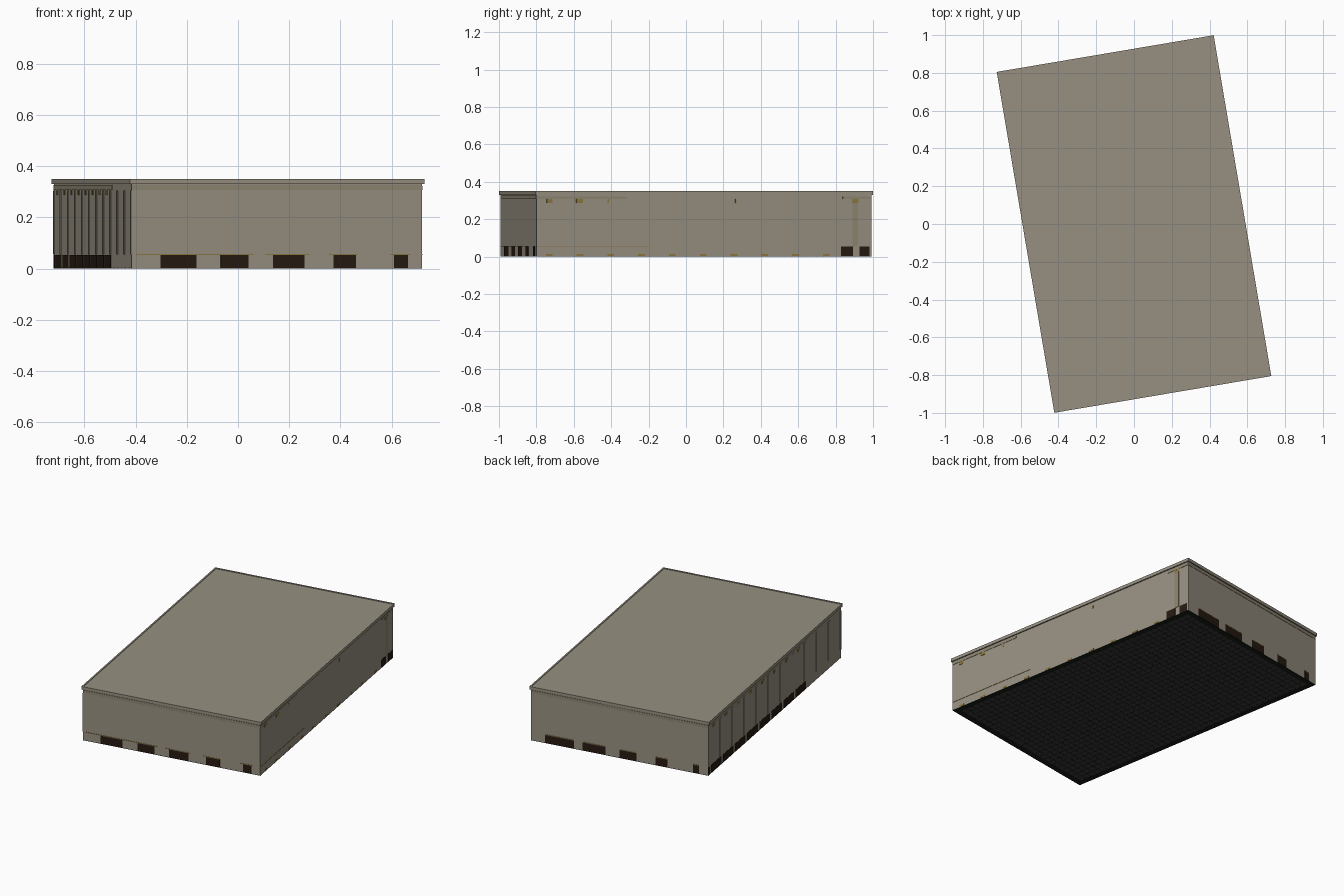
import bpy, bmesh, math
from mathutils import Matrix

if "Cube" in bpy.data.objects:
    bpy.data.objects.remove(bpy.data.objects["Cube"])

ROT = Matrix.Rotation(math.radians(9.6), 4, 'Z')
W, L = 1.15, 1.815          # wall footprint
CW, CL = 1.165, 1.83        # roof cap footprint
H = 0.33


def material(name, rgb):
    m = bpy.data.materials.new(name)
    m.diffuse_color = (*rgb, 1)
    m.use_nodes = True
    m.node_tree.nodes["Principled BSDF"].inputs["Base Color"].default_value = m.diffuse_color
    return m


WALL = material("plaster", (0.31, 0.28, 0.22))
TRIM = material("trim", (0.27, 0.235, 0.165))
DARK = material("dark_opening", (0.02, 0.01, 0.006))
GOLD = material("ochre", (0.26, 0.18, 0.05))
BLACK = material("black_base", (0.008, 0.012, 0.008))
FLOOR = material("floor_grey", (0.04, 0.04, 0.04))


def boxes(name, items, mat):
    """One object from several (x0, x1, y0, y1, z0, z1) boxes, turned to the plan angle."""
    bm = bmesh.new()
    for x0, x1, y0, y1, z0, z1 in items:
        mtx = Matrix.Translation(((x0 + x1) / 2, (y0 + y1) / 2, (z0 + z1) / 2)) \
            @ Matrix.Diagonal((x1 - x0, y1 - y0, z1 - z0, 1))
        bmesh.ops.create_cube(bm, size=1, matrix=mtx)
    me = bpy.data.meshes.new(name)
    bm.to_mesh(me)
    bm.free()
    me.materials.append(mat)
    ob = bpy.data.objects.new(name, me)
    ob.matrix_world = ROT
    bpy.context.collection.objects.link(ob)
    return ob


def frame(w, l, t, z0, z1):
    """Four bars forming a rectangular ring."""
    x, y = w / 2, l / 2
    return [(-x, x, -y, -y + t, z0, z1), (-x, x, y - t, y, z0, z1),
            (-x, -x + t, -y + t, y - t, z0, z1), (x - t, x, -y + t, y - t, z0, z1)]


def on_wall(side, u0, u1, z0, z1, d=0.0015):
    """Thin box on a wall; u runs from -x on front/back and from -y on left/right."""
    if side in ("front", "back"):
        y = -L / 2 if side == "front" else L / 2
        return (u0 - W / 2, u1 - W / 2, y - d, y + d, z0, z1)
    x = -W / 2 if side == "left" else W / 2
    return (x - d, x + d, u0 - L / 2, u1 - L / 2, z0, z1)


# walls and roof
boxes("walls", [(-W / 2, W / 2, -L / 2, L / 2, 0.002, H)], WALL)
boxes("roof_slab", [(-CW / 2 + 0.009, CW / 2 - 0.009, -CL / 2 + 0.009, CL / 2 - 0.009, H, 0.347)], WALL)
boxes("roof_rim", frame(CW, CL, 0.01, H, 0.35), WALL)

# base: black border, recessed floor and fine grid
boxes("base_border", frame(W, L, 0.035, 0, 0.004), BLACK)
fx, fy = W / 2 - 0.035, L / 2 - 0.035
boxes("floor_panel", [(-fx, fx, -fy, fy, 0.001, 0.003)], FLOOR)
nx, ny = 26, 42
grid = []
for i in range(1, nx):
    x = -fx + 2 * fx * i / nx
    grid.append((x - 0.002, x + 0.002, -fy, fy, 0.0004, 0.0015))
for j in range(1, ny):
    y = -fy + 2 * fy * j / ny
    grid.append((-fx, fx, y - 0.002, y + 0.002, 0.0003, 0.0015))
boxes("floor_grid", grid, BLACK)

# front and back openings, as fractions of wall width
front = [(.10, .224), (.307, .403), (.487, .596), (.695, .772), (.904, .951)]
back = [(.079, .242), (.292, .421), (.50, .596), (.702, .77), (.916, .949)]
boxes("front_doors", [on_wall("front", a * W, b * W, 0.001, 0.053) for a, b in front], DARK)
boxes("back_doors", [on_wall("back", (1 - b) * W, (1 - a) * W, 0.001, 0.053) for a, b in back], DARK)
boxes("end_lintels", [on_wall("front", a * W, b * W, 0.053, 0.057, 0.002)
                      for a, b in [(.015, .42), (.46, .61), (.68, .78), (.89, .96)]]
      + [on_wall("back", (1 - b) * W, (1 - a) * W, 0.053, 0.057, 0.002) for a, b in back], GOLD)

# bands under the eaves
boxes("eave_bands", [on_wall(s, 0, W, 0.308, 0.326, 0.002) for s in ("front", "back")]
      + [on_wall("left", 0.45, L, 0.308, 0.326, 0.002),
         on_wall("right", 0, 0.49, 0.308, 0.322, 0.002),
         on_wall("right", 1.66, L, 0.308, 0.322, 0.002)], TRIM)

# left wall: repeated bays with pilasters, doors and lamps
BAY = 0.165
boxes("left_pilasters", [on_wall("left", max(0, i * BAY - 0.012), min(L, i * BAY + 0.012),
                                 0.055, 0.305, 0.003) for i in range(12)], WALL)
boxes("left_doors", [on_wall("left", 0.48 + i * BAY, 0.621 + i * BAY, 0.001, 0.053)
                     for i in range(8)] + [on_wall("left", 1.795, L, 0.001, 0.053)], DARK)
boxes("left_lamps", [on_wall("left", (i + .5) * BAY - 0.015, (i + .5) * BAY + 0.015, 0.288, 0.307, 0.0025)
                     for i in range(3, 11)], GOLD)

# right wall: base plates, lamps, lintel, doors and one pilaster
boxes("right_plates", [on_wall("right", 0.05 + i * 0.167, 0.086 + i * 0.167, 0.004, 0.015)
                       for i in range(10)], GOLD)
boxes("right_lamps", [on_wall("right", a, b, 0.288, 0.307, 0.0025) for a, b in
                      [(.055, .085), (.215, .25), (.385, .393), (1.077, 1.084), (1.71, 1.745)]], GOLD)
boxes("right_lintel", [on_wall("right", 0, 0.60, 0.054, 0.057, 0.002)], GOLD)
boxes("right_doors", [on_wall("right", a, b, 0.001, 0.053) for a, b in
                      [(1.65, 1.715), (1.75, 1.805)]], DARK)
boxes("right_pilaster", [on_wall("right", 1.712, 1.743, 0.053, 0.29, 0.002)], TRIM)
